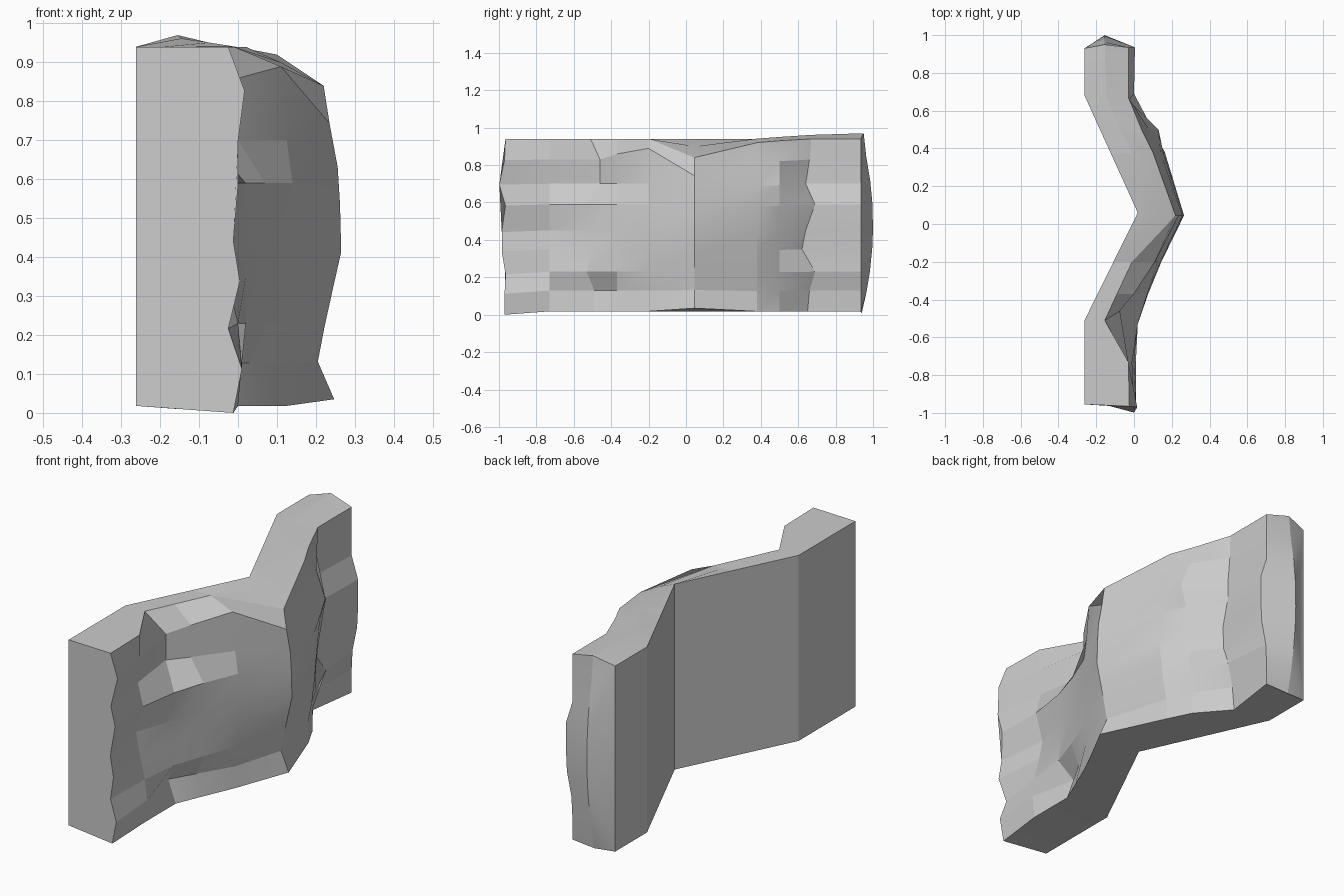
import bpy, bmesh

# Plan of the flat rear face: (y, x)
BACK = [(-0.96, -0.262), (-0.51, -0.262), (0.06, 0.02), (0.68, -0.262), (0.93, -0.262)]

# Stations along the wall: front y, back y, front top height
FRONT_Y = [-0.965, -0.73, -0.49, -0.37, -0.20, 0.045, 0.38, 0.50, 0.66, 0.935]
BACK_Y = [-0.955, -0.73, -0.51, -0.37, -0.20, 0.06, 0.37, 0.52, 0.68, 0.93]
TOP_Z = [0.94, 0.94, 0.94, 0.94, 0.94, 0.84, 0.92, 0.93, 0.94, 0.94]

# Depth of the rough front, one row per height fraction (x at each station)
ROWS = [
    (0.00, [-.012, .00, .00, .05, .125, .247, .12, .06, -.07, -.03]),
    (0.12, [.01, .01, -.04, .03, .13, .205, .12, .06, -.05, -.03]),
    (0.23, [-.025, .00, .02, .075, .14, .222, .14, .08, .00, -.025]),
    (0.36, [.005, -.03, .02, .075, .145, .245, .155, .08, -.03, .00]),
    (0.47, [-.012, -.05, .02, .075, .145, .265, .163, .09, -.01, .005]),
    (0.62, [.00, -.01, .02, .07, .14, .262, .155, .10, .00, .005]),
    (0.74, [.00, -.04, -.075, .00, .125, .256, .14, .13, -.04, -.03]),
    (0.88, [.017, -.03, -.075, .00, .11, .235, .12, .08, -.035, -.03]),
    (1.00, [-.025, -.03, -.155, -.09, -.01, .22, .10, .04, -.03, -.03]),
]
# Sideways wobble of the near corner, the notch edge and the far valley
WOBBLE = {
    0: [-.005, -.005, .0, -.02, -.02, .0, -.033, -.005, .0],
    2: [.0, .0, -.04, -.02, -.02, -.04, .03, .03, -.02],
    8: [-.01, .0, .03, -.04, -.02, .03, -.02, .0, .01],
}
# Lift of the chamfer line below the top edge
LIFT = {(3, 7): 0.03, (4, 7): 0.06}


def back_x(y):
    for (y0, x0), (y1, x1) in zip(BACK, BACK[1:]):
        if y <= y1:
            return x0 + (x1 - x0) * (y - y0) / (y1 - y0)
    return BACK[-1][1]


bm = bmesh.new()

# Cross-section rings: back foot, rough front, crest, back top
rings = []
for i, (fy, by, top) in enumerate(zip(FRONT_Y, BACK_Y, TOP_Z)):
    bx = back_x(by)
    foot = 0.0 if i == 0 else 0.035 if i == 5 else 0.018
    pts = [(bx, by, 0.018)]
    for j, (f, xs) in enumerate(ROWS):
        dy = WOBBLE[i][j] if i in WOBBLE else 0
        z = foot + f * (top - foot) + LIFT.get((i, j), 0)
        pts.append((xs[i], fy + dy, z))
    fx = ROWS[-1][1][i]
    rise = max(0, min(1, (by - 0.05) / 0.88)) * 0.03
    if i == 5:
        pts.append((0.11, 0.05, 0.90))
    elif i == 9:
        pts.append((-0.155, 0.95, 0.97))
    else:
        pts.append(((bx + fx) / 2, (by + fy) / 2, (0.94 + top) / 2 + rise))
    pts.append((bx, by, 0.94))
    rings.append([bm.verts.new(p) for p in pts])

# Skin between the rings
n = len(rings[0])
for a, b in zip(rings, rings[1:]):
    for j in range(n):
        k = (j + 1) % n
        bm.faces.new((a[j], b[j], b[k], a[k]))

# Flat near end
bm.faces.new(rings[0])

# Bulging far end: a bowed middle column joined to both corners
far = rings[-1]
col = []
for f, _ in ROWS[:-1]:
    z = 0.01 + f * 0.95
    col.append(bm.verts.new((-0.155, 1.0 - 0.06 * ((z - 0.48) / 0.47) ** 2, z)))
col.append(far[-2])
mid = 4
for j in range(len(col) - 1):
    bm.faces.new((far[j + 1], col[j], col[j + 1], far[j + 2]))
    bm.faces.new((far[0] if j < mid else far[-1], col[j + 1], col[j]))
bm.faces.new((far[0], far[-1], col[mid]))
bm.faces.new((far[0], col[0], far[1]))

bmesh.ops.recalc_face_normals(bm, faces=bm.faces)
mesh = bpy.data.meshes.new("rock_wall")
bm.to_mesh(mesh)
bm.free()
wall = bpy.data.objects.new("rock_wall", mesh)
bpy.context.collection.objects.link(wall)

# Soft shading on gentle facets, hard creases elsewhere
bpy.context.view_layer.objects.active = wall
wall.select_set(True)
bpy.ops.object.shade_smooth_by_angle(angle=0.2)
